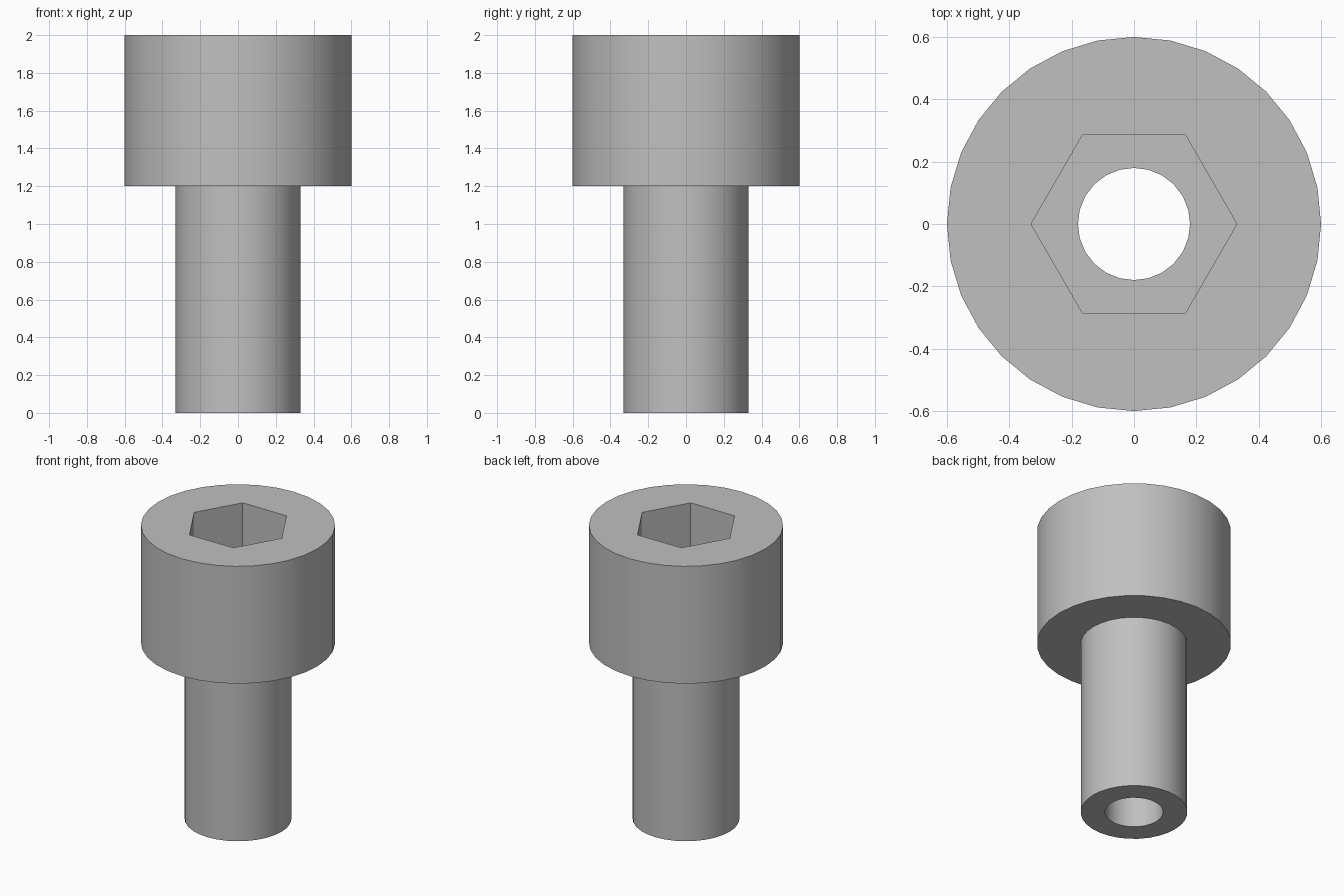
import bpy
import bmesh
from math import cos, sin, tau, radians

# Dimensions
HEIGHT, HEAD_BASE, SOCKET_FLOOR = 2.0, 1.2, 1.6
HEAD_R, SHAFT_R, SOCKET_R, BORE_R = 0.6, 0.33, 0.33, 0.18
ROUND, BORE_SIDES, HEX = 32, 24, 6

if "Cube" in bpy.data.objects:
    bpy.data.objects.remove(bpy.data.objects["Cube"], do_unlink=True)

steel = bpy.data.materials.new("steel_grey")
steel.use_nodes = True
grey = (0.53, 0.53, 0.53, 1.0)
steel.diffuse_color = grey
steel.node_tree.nodes["Principled BSDF"].inputs["Base Color"].default_value = grey

bm = bmesh.new()


def ring(sides, radius, z):
    """Closed loop of edges around the z axis."""
    verts = [bm.verts.new((radius * cos(tau * i / sides), radius * sin(tau * i / sides), z))
             for i in range(sides)]
    edges = [bm.edges.new((verts[i - 1], verts[i])) for i in range(sides)]
    return verts, edges


def wall(lower, upper):
    """Vertical side faces between two matching rings."""
    a, b = lower[0], upper[0]
    for i in range(len(a)):
        bm.faces.new((a[i - 1], a[i], b[i], b[i - 1]))


def annulus(outer, inner):
    """Flat face between two rings at one height."""
    bmesh.ops.triangle_fill(bm, use_beauty=True, edges=outer[1] + inner[1])


# Rings of the profile, from the bore bottom round the outside into the socket
bore_bottom = ring(BORE_SIDES, BORE_R, 0)
shaft_bottom = ring(ROUND, SHAFT_R, 0)
shaft_top = ring(ROUND, SHAFT_R, HEAD_BASE)
head_bottom = ring(ROUND, HEAD_R, HEAD_BASE)
head_top = ring(ROUND, HEAD_R, HEIGHT)
socket_top = ring(HEX, SOCKET_R, HEIGHT)
socket_bottom = ring(HEX, SOCKET_R, SOCKET_FLOOR)
bore_top = ring(BORE_SIDES, BORE_R, SOCKET_FLOOR)

# Shaft, head, hexagonal socket and bore walls
for lower, upper in ((shaft_bottom, shaft_top), (head_bottom, head_top),
                     (socket_bottom, socket_top), (bore_bottom, bore_top)):
    wall(lower, upper)

# Shaft end, underside of head, top of head and socket floor
for outer, inner in ((shaft_bottom, bore_bottom), (head_bottom, shaft_top),
                     (head_top, socket_top), (socket_bottom, bore_top)):
    annulus(outer, inner)

bmesh.ops.recalc_face_normals(bm, faces=bm.faces[:])
mesh = bpy.data.meshes.new("hollow_socket_bolt")
bm.to_mesh(mesh)
bm.free()
mesh.materials.append(steel)

bolt = bpy.data.objects.new("hollow_socket_bolt", mesh)
bpy.context.collection.objects.link(bolt)
bpy.ops.object.select_all(action="DESELECT")
bolt.select_set(True)
bpy.context.view_layer.objects.active = bolt
bpy.ops.object.shade_smooth_by_angle(angle=radians(30))
